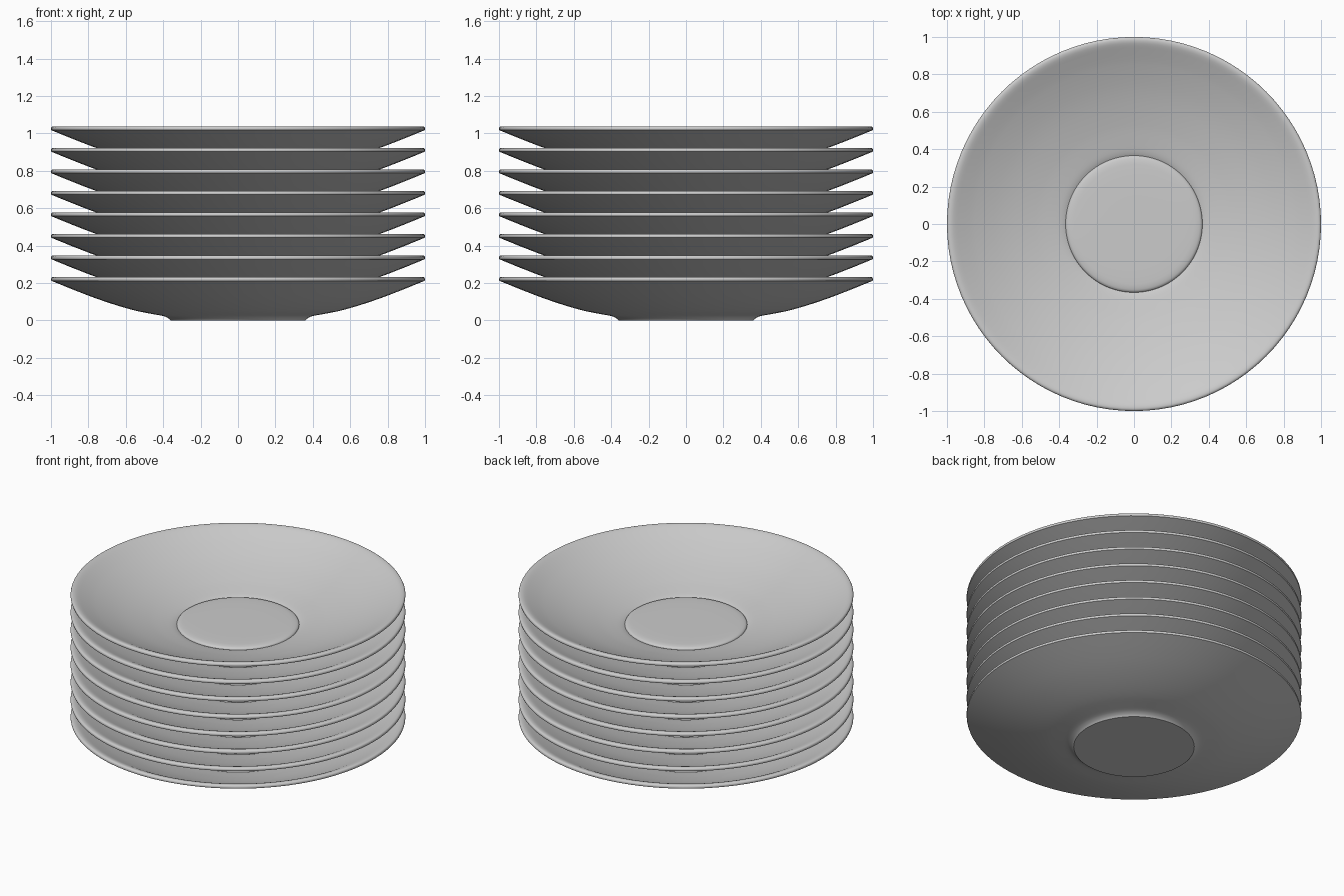
import bpy, bmesh, math
from mathutils import Vector

if "Cube" in bpy.data.objects:
    bpy.data.objects.remove(bpy.data.objects["Cube"])

SEGMENTS = 96
COUNT = 8
SPACING = 0.115

# Half profile (radius, height) in smooth runs; corners between runs stay sharp
RUNS = [
    # underside of the foot
    [(0, 0), (0.36, 0)],
    # foot fillet and outer bowl
    [(0.36, 0), (0.372, 0.011), (0.395, 0.022), (0.44, 0.031), (0.53, 0.048),
     (0.64, 0.078), (0.76, 0.118), (0.88, 0.164), (0.998, 0.212)],
    # rolled lip and inner bowl
    [(0.998, 0.212), (1.0, 0.22), (0.996, 0.229), (0.985, 0.233), (0.965, 0.229),
     (0.93, 0.213), (0.85, 0.176), (0.7, 0.118), (0.53, 0.068),
     (0.44, 0.047), (0.40, 0.038), (0.38, 0.032), (0.366, 0.026)],
    # raised centre pad
    [(0.366, 0.026), (0.362, 0.033), (0.35, 0.039), (0.32, 0.043), (0.2, 0.045), (0, 0.045)],
]


def smooth_run(pts, steps=3):
    """Catmull-Rom curve through the points."""
    if len(pts) == 2:
        return [Vector(p) for p in pts]
    p = [Vector(q) for q in pts]
    p = [2 * p[0] - p[1]] + p + [2 * p[-1] - p[-2]]
    out = []
    for i in range(1, len(p) - 2):
        m0 = (p[i + 1] - p[i]).length / max((p[i + 1] - p[i - 1]).length, 1e-6)
        m1 = (p[i + 1] - p[i]).length / max((p[i + 2] - p[i]).length, 1e-6)
        t0, t1 = (p[i + 1] - p[i - 1]) * m0, (p[i + 2] - p[i]) * m1
        for s in range(steps):
            t = s / steps
            out.append(p[i] * (2*t**3 - 3*t**2 + 1) + t0 * (t**3 - 2*t**2 + t)
                       + p[i + 1] * (3*t**2 - 2*t**3) + t1 * (t**3 - t**2))
    return out + [p[-2]]


# Lathe one saucer
bm = bmesh.new()
for run in RUNS:
    pts = smooth_run(run)
    verts = [bm.verts.new((max(r, 0), 0, z)) for r, z in pts]
    edges = [bm.edges.new(pair) for pair in zip(verts, verts[1:])]
    bmesh.ops.spin(bm, geom=verts + edges, cent=(0, 0, 0), axis=(0, 0, 1),
                   angle=2 * math.pi, steps=SEGMENTS)
bmesh.ops.remove_doubles(bm, verts=bm.verts, dist=0.0003)
bmesh.ops.recalc_face_normals(bm, faces=bm.faces)
mesh = bpy.data.meshes.new("saucer")
bm.to_mesh(mesh)
bm.free()

# Stack of identical saucers sharing the mesh
for i in range(COUNT):
    saucer = bpy.data.objects.new(f"saucer_{i + 1}", mesh)
    saucer.location.z = i * SPACING
    bpy.context.collection.objects.link(saucer)

bpy.context.view_layer.objects.active = saucer
saucer.select_set(True)
bpy.ops.object.shade_smooth_by_angle(angle=math.radians(35))
